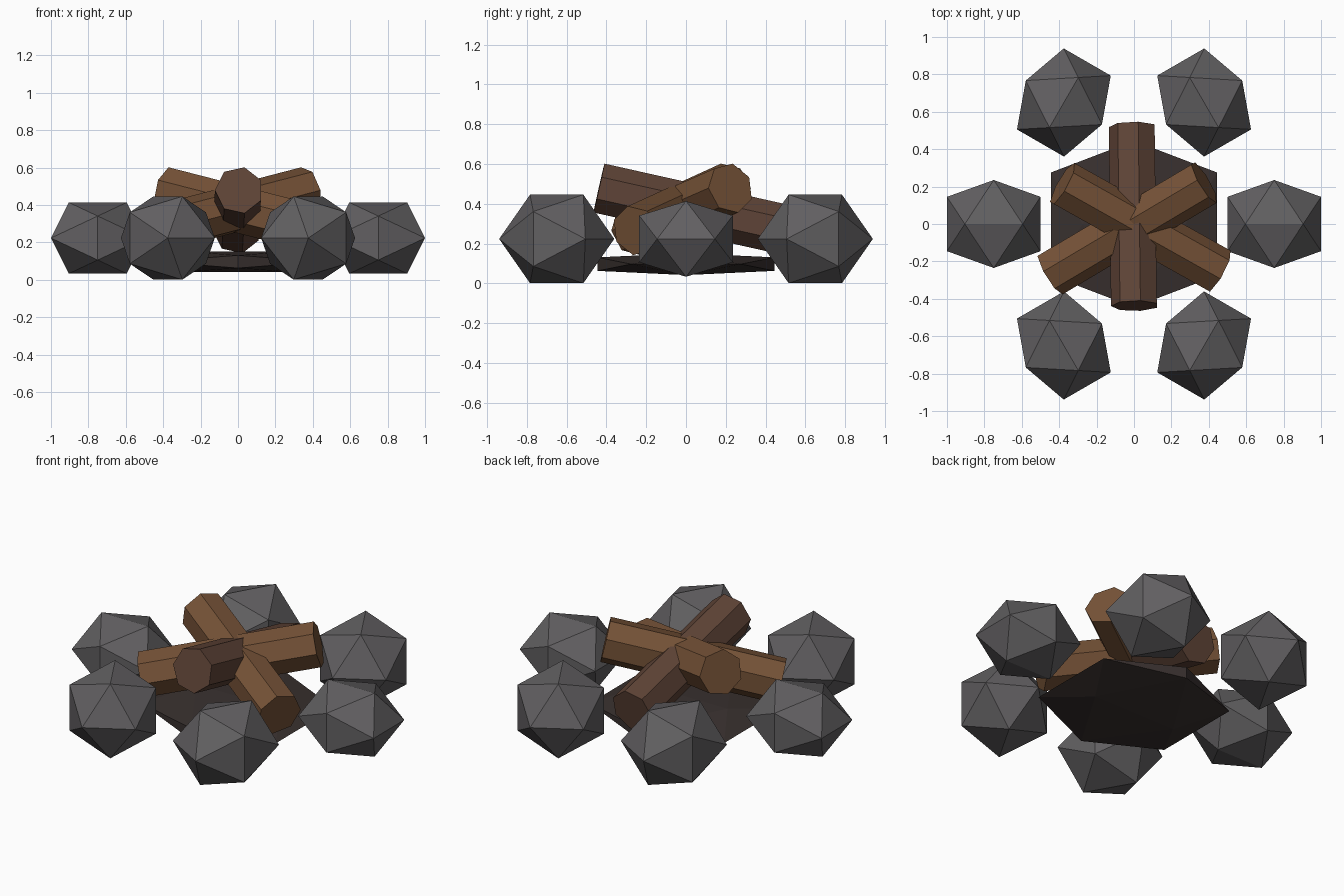
import bpy, bmesh
from math import sin, cos, radians, tau, sqrt
from mathutils import Vector, Matrix

if "Cube" in bpy.data.objects:
    bpy.data.objects.remove(bpy.data.objects["Cube"])


def material(name, rgb):
    m = bpy.data.materials.new(name)
    m.diffuse_color = (*rgb, 1)
    m.use_nodes = True
    m.node_tree.nodes["Principled BSDF"].inputs["Base Color"].default_value = m.diffuse_color
    return m


stone = material("stone", (0.12, 0.115, 0.12))
ash = material("ash", (0.04, 0.03, 0.028))
dark_wood = material("dark_wood", (0.115, 0.058, 0.038))
light_wood = material("light_wood", (0.18, 0.085, 0.038))


def add_object(name, bm, mat):
    bmesh.ops.recalc_face_normals(bm, faces=bm.faces[:])
    me = bpy.data.meshes.new(name)
    bm.to_mesh(me)
    bm.free()
    me.materials.append(mat)
    ob = bpy.data.objects.new(name, me)
    bpy.context.collection.objects.link(ob)
    return ob


def icosahedron(name, mat, half, loc, turn=0):
    """Icosahedron standing on an edge, with the given half extents."""
    g = 2 / (1 + sqrt(5))
    rot = Matrix.Rotation(turn, 3, 'Z')
    bm = bmesh.new()
    for a in (-1, 1):
        for b in (-1, 1):
            for p in ((a, b * g, 0), (0, a, b * g), (a * g, 0, b)):
                v = Vector([c * h for c, h in zip(p, half)])
                bm.verts.new(rot @ v + Vector(loc))
    bmesh.ops.convex_hull(bm, input=bm.verts[:])
    return add_object(name, bm, mat)


def log(name, mat, heading):
    """Seven-sided log whose raised end points along the heading."""
    radius, length, tilt, skew = 0.129, 0.98, 0.22, radians(0.7)
    out = Vector((cos(heading), sin(heading), 0))
    centre = out * -0.041 + Vector((0, 0, 0.372))
    h = heading + skew
    axis = Vector((cos(h) * cos(tilt), sin(h) * cos(tilt), sin(tilt)))
    side = Vector((sin(h), -cos(h), 0))
    up = axis.cross(side)
    bm = bmesh.new()
    rings = []
    for end in (-0.5, 0.5):
        rings.append([bm.verts.new(centre + axis * (length * end) + radius *
                      (side * cos(tau * i / 7) + up * sin(tau * i / 7)))
                      for i in range(7)])
    low, high = rings
    bm.faces.new(low)
    bm.faces.new(high)
    for i in range(7):
        j = (i + 1) % 7
        bm.faces.new((low[i], low[j], high[j], high[i]))
    return add_object(name, bm, mat)


# Ring of six stones
for i in range(6):
    a = tau * i / 6
    height = 0.19 if i % 3 == 0 else 0.2225
    icosahedron(f"ring_stone_{i + 1}", stone, (0.25, 0.235, height),
                (0.75 * cos(a), 0.75 * sin(a), 0.2235), -a)

# Flattened ash bed
icosahedron("ash_bed", ash, (0.445, 0.445, 0.055), (0, 0, 0.097))

# Three crossed logs
for i, mat in enumerate((dark_wood, light_wood, light_wood)):
    log(f"log_{i + 1}", mat, radians(-90 + 120 * i))
